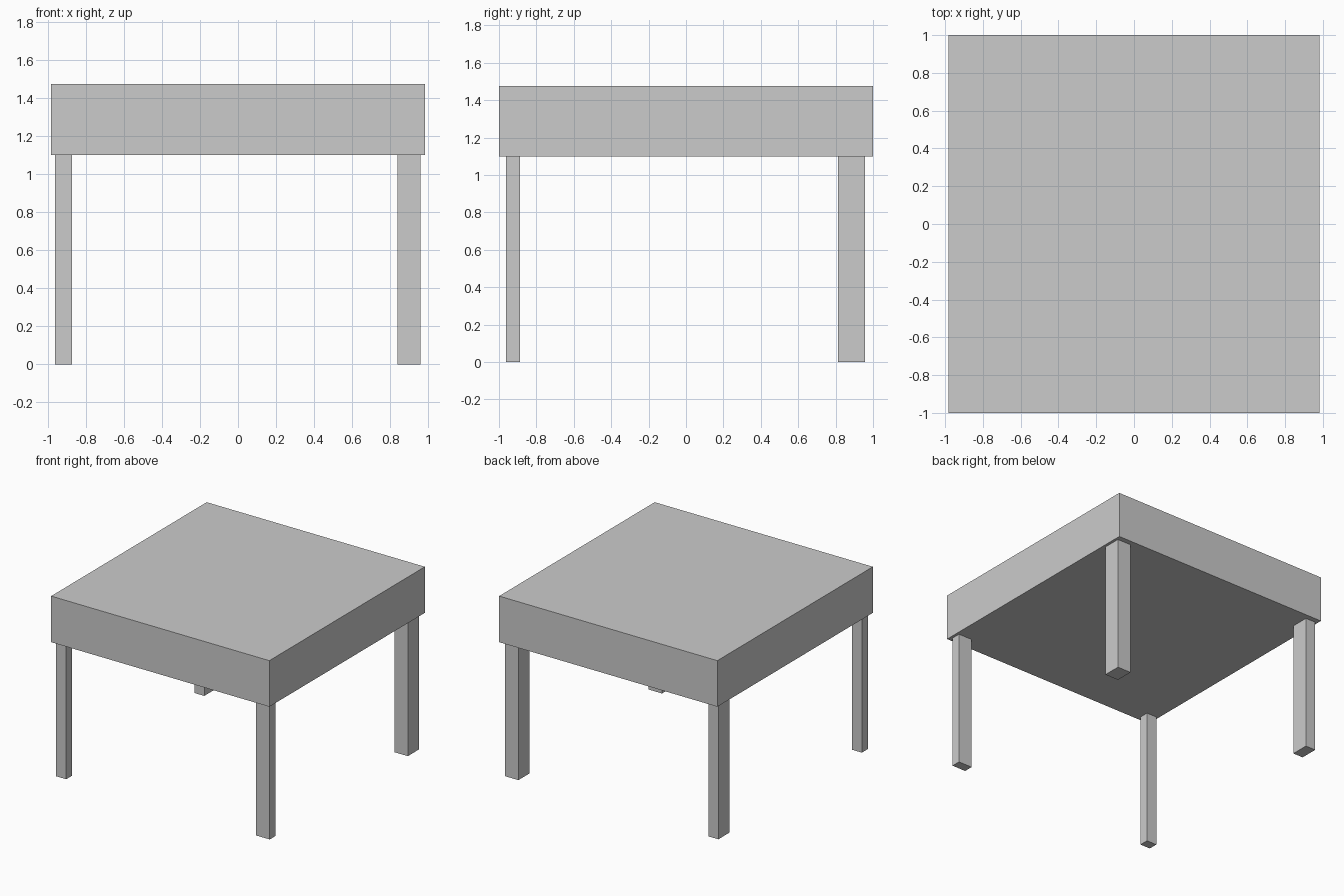
import bpy

if "Cube" in bpy.data.objects:
    bpy.data.objects.remove(bpy.data.objects["Cube"])


def box(name, x, y, z):
    """Axis-aligned box from (min, max) ranges."""
    bpy.ops.mesh.primitive_cube_add(size=1, location=[(a + b) / 2 for a, b in (x, y, z)])
    obj = bpy.context.object
    obj.name = name
    obj.scale = [b - a for a, b in (x, y, z)]
    bpy.ops.object.transform_apply(location=False, rotation=False, scale=True)
    return obj


UNDERSIDE = 1.10
TOP = 1.475

# Thick table top
box("table_top", (-0.982, 0.982), (-1.0, 1.0), (UNDERSIDE, TOP))

# Legs: right ones are wider, back ones are deeper
x_spans = {"left": (-0.962, -0.872), "right": (0.838, 0.96)}
y_spans = {"front": (-0.963, -0.888), "back": (0.812, 0.958)}
for depth, y in y_spans.items():
    for side, x in x_spans.items():
        box(f"{depth}_{side}_leg", x, y, (0, UNDERSIDE))
